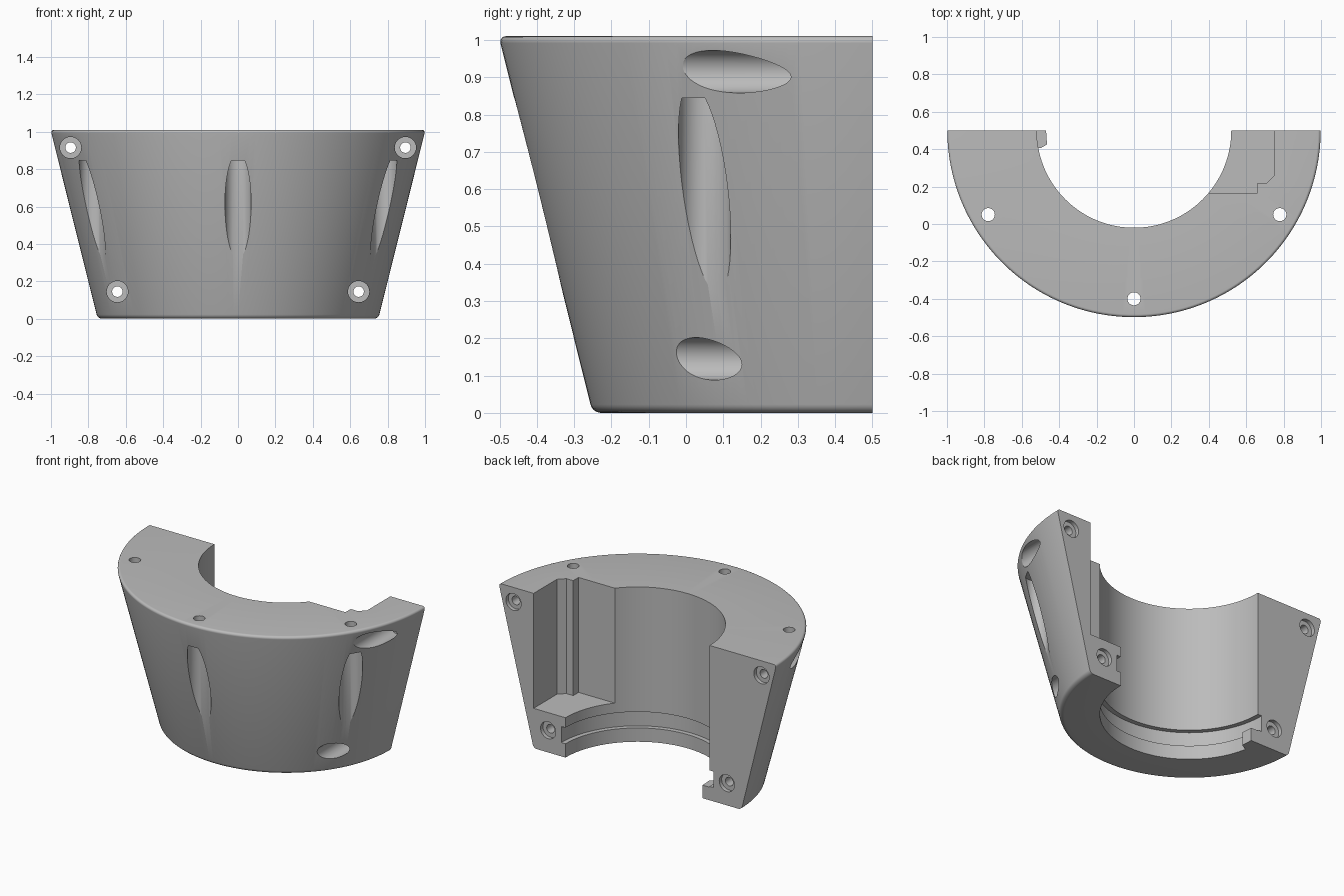
import bpy, bmesh, math
from mathutils import Vector, Matrix

cube = bpy.data.objects.get("Cube")
if cube:
    bpy.data.objects.remove(cube, do_unlink=True)

AXIS_Y = 0.5      # centre line of the half ring
TOP = 1.01
BORE = 0.52
STEPS = 96

grey = bpy.data.materials.new("plain grey")
grey.use_nodes = True
COLOUR = (0.5, 0.5, 0.5, 1)
grey.diffuse_color = COLOUR
grey.node_tree.nodes["Principled BSDF"].inputs["Base Color"].default_value = COLOUR


def finish(bm, name):
    bmesh.ops.recalc_face_normals(bm, faces=bm.faces)
    mesh = bpy.data.meshes.new(name)
    bm.to_mesh(mesh)
    bm.free()
    ob = bpy.data.objects.new(name, mesh)
    mesh.materials.append(grey)
    bpy.context.collection.objects.link(ob)
    return ob


def prism(name, outline, z0, z1):
    bm = bmesh.new()
    face = bm.faces.new([bm.verts.new((x, y, z0)) for x, y in outline])
    out = bmesh.ops.extrude_face_region(bm, geom=[face])
    verts = [v for v in out["geom"] if isinstance(v, bmesh.types.BMVert)]
    bmesh.ops.translate(bm, verts=verts, vec=(0, 0, z1 - z0))
    return finish(bm, name)


def rod(name, start, end, radius):
    start, end = Vector(start), Vector(end)
    span = end - start
    turn = span.to_track_quat('Z', 'Y').to_matrix().to_4x4()
    bm = bmesh.new()
    bmesh.ops.create_cone(bm, cap_ends=True, segments=48, radius1=radius,
                          radius2=radius, depth=span.length,
                          matrix=Matrix.Translation((start + end) / 2) @ turn)
    return finish(bm, name)


def select_only(ob):
    bpy.ops.object.select_all(action='DESELECT')
    ob.select_set(True)
    bpy.context.view_layer.objects.active = ob


def cut(ob, cutter):
    cutter.hide_render = True
    mod = ob.modifiers.new("cut", 'BOOLEAN')
    mod.operation = 'DIFFERENCE'
    mod.solver = 'EXACT'
    mod.object = cutter
    select_only(ob)
    bpy.ops.object.modifier_apply(modifier=mod.name)
    bpy.data.objects.remove(cutter, do_unlink=True)


def corner(r, z, radius, a0, a1, n=6):
    angles = [math.radians(a0 + (a1 - a0) * i / n) for i in range(n + 1)]
    return [(r + radius * math.cos(a), z + radius * math.sin(a)) for a in angles]


# Half ring: tapered wall with rounded rims and an inner groove
profile = [(BORE, 0)]
profile += corner(0.727, 0.03, 0.03, -90, -14)
profile += corner(0.983, TOP - 0.015, 0.015, -14, 90)
profile += [(BORE, TOP), (BORE, 0.195), (0.55, 0.195), (0.55, 0.09), (BORE, 0.09)]

bm = bmesh.new()
rings = []
for i in range(STEPS + 1):
    a = math.pi + math.pi * i / STEPS
    rings.append([bm.verts.new((r * math.cos(a), AXIS_Y + r * math.sin(a), z))
                  for r, z in profile])
for here, after in zip(rings, rings[1:]):
    for j in range(len(profile)):
        k = (j + 1) % len(profile)
        bm.faces.new((here[j], here[k], after[k], after[j]))
bm.faces.new(rings[0])
bm.faces.new(rings[-1])
body = finish(bm, "half_ring_body")

# Stepped pocket in the left end
cut(body, prism("pocket_cutter",
                [(0.2, 0.165), (0.66, 0.165), (0.66, 0.22), (0.71, 0.22),
                 (0.75, 0.26), (0.75, 0.7), (0.2, 0.7)], 0.26, 1.2))

# Vertical screw holes, each opening into a scalloped recess
for angle in (-60, 0, 60):
    a = math.radians(angle)
    x, y = 0.9 * math.sin(a), AXIS_Y - 0.9 * math.cos(a)
    cut(body, rod("recess_cutter", (x, y, 0.1), (x, y, 0.845), 0.07))
    cut(body, rod("screw_cutter", (x, y, 0.7), (x, y, 1.2), 0.035))

# Clamp bolt holes: front counterbore, shaft and shallow rear recess
for side in (-1, 1):
    for x, z in ((0.895, 0.915), (0.645, 0.145)):
        x *= side
        cut(body, rod("counterbore_cutter", (x, -1, z), (x, 0.36, z), 0.057))
        cut(body, rod("shaft_cutter", (x, 0.2, z), (x, 0.7, z), 0.028))
        cut(body, rod("rear_cutter", (x, 0.475, z), (x, 0.7, z), 0.055))

select_only(body)
bpy.ops.object.shade_smooth_by_angle(angle=math.radians(30))

# Locating tab at the foot of the right end
prism("locating_tab", [(-0.54, 0.41), (-0.50, 0.405), (-0.465, 0.425),
                       (-0.47, 0.5), (-0.54, 0.5)], 0, 0.085)
